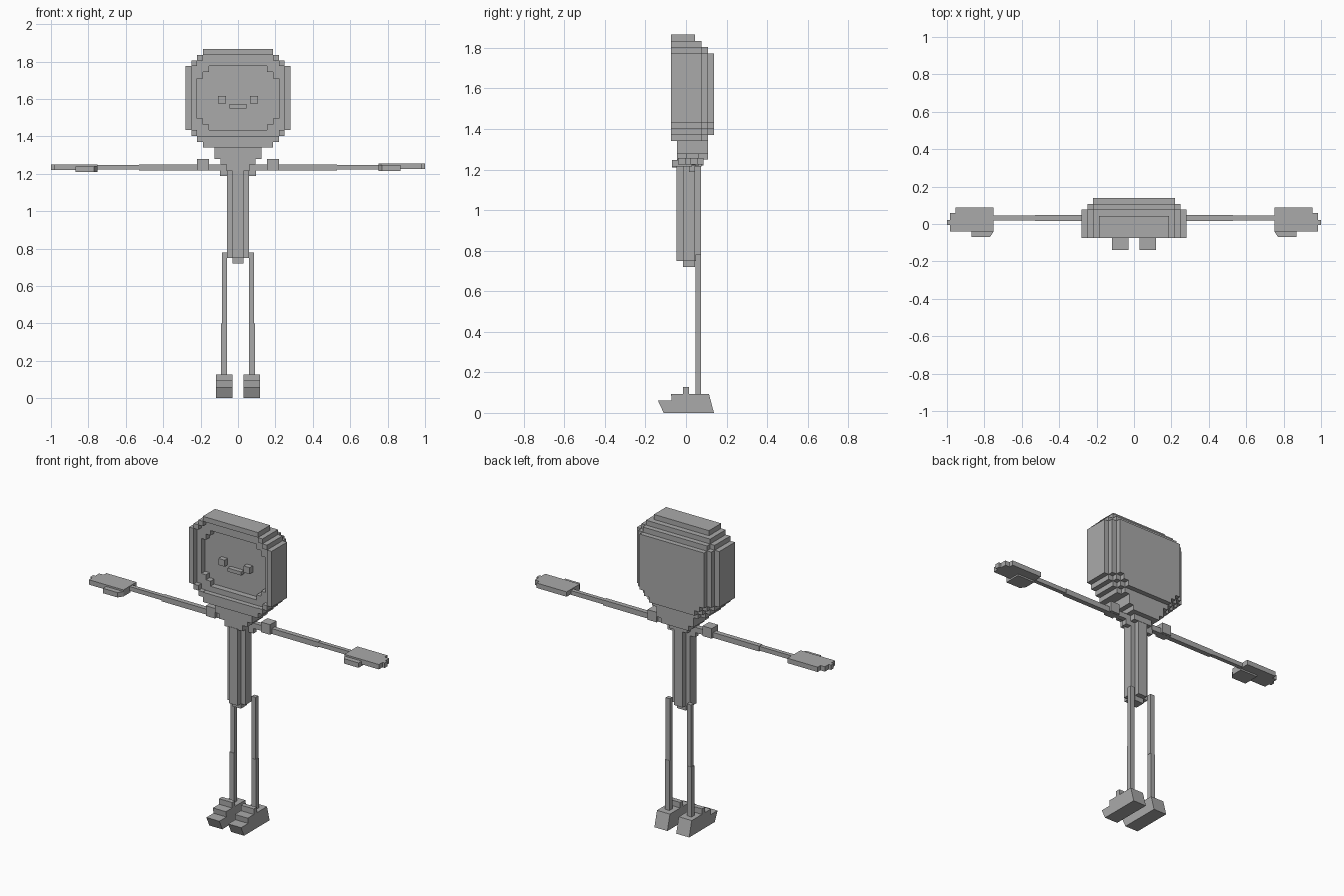
import bpy, bmesh

if "Cube" in bpy.data.objects:
    bpy.data.objects.remove(bpy.data.objects["Cube"])

grey = bpy.data.materials.new("grey")
grey.diffuse_color = (0.40, 0.40, 0.40, 1)
grey.use_nodes = True
grey.node_tree.nodes["Principled BSDF"].inputs["Base Color"].default_value = grey.diffuse_color


def prism(name, pts, a, b, axis):
    """Extrude a 2D outline from a to b along the given axis."""
    def place(p, d):
        return {"x": (d, p[0], p[1]), "y": (p[0], d, p[1]), "z": (p[0], p[1], d)}[axis]
    bm = bmesh.new()
    lo = [bm.verts.new(place(p, a)) for p in pts]
    hi = [bm.verts.new(place(p, b)) for p in pts]
    n = len(pts)
    bm.faces.new(lo)
    bm.faces.new(hi)
    for i in range(n):
        j = (i + 1) % n
        bm.faces.new((lo[i], lo[j], hi[j], hi[i]))
    bmesh.ops.recalc_face_normals(bm, faces=bm.faces)
    me = bpy.data.meshes.new(name)
    bm.to_mesh(me)
    bm.free()
    me.materials.append(grey)
    ob = bpy.data.objects.new(name, me)
    bpy.context.collection.objects.link(ob)
    return ob


def box(name, x0, x1, y0, y1, z0, z1):
    return prism(name, [(x0, y0), (x1, y0), (x1, y1), (x0, y1)], z0, z1, "z")


def stepped(rows):
    """Symmetric stepped outline; rows are (half width, top z), last z is the bottom."""
    right = []
    for (w, top), (_, bottom) in zip(rows, rows[1:]):
        right += [(w, top), (w, bottom)]
    return right + [(-x, z) for x, z in reversed(right)]


# Head: stepped slabs shrinking towards the back
head = prism("head_front", stepped([(.187, 1.866), (.218, 1.835), (.249, 1.805), (.28, 1.775),
             (.249, 1.433), (.218, 1.402), (.187, 1.371), (0, 1.34)]), -.074, .044, "y")
prism("head_middle", stepped([(.218, 1.835), (.249, 1.805), (.28, 1.775),
      (.249, 1.433), (.218, 1.402), (.187, 1.371), (0, 1.34)]), .044, .077, "y")
prism("head_rear", stepped([(.218, 1.805), (.249, 1.775), (.218, 1.433),
      (.187, 1.402), (.156, 1.371), (0, 1.34)]), .077, .108, "y")
prism("head_back", stepped([(.218, 1.773), (.187, 1.433), (.156, 1.402),
      (0, 1.371)]), .108, .138, "y")

# Face recess in two steps
ledge = stepped([(.187, 1.835), (.218, 1.805), (.249, 1.775), (.218, 1.433),
                 (.187, 1.402), (0, 1.40)])
floor = stepped([(.156, 1.775), (.187, 1.745), (.218, 1.71), (.187, 1.495),
                 (.156, 1.464), (0, 1.433)])
for name, outline, depth in (("ledge_cutter", ledge, -.044), ("floor_cutter", floor, -.008)):
    cutter = prism(name, outline, -.2, depth, "y")
    cutter.hide_render = True
    cutter.hide_viewport = True
    mod = head.modifiers.new(name, "BOOLEAN")
    mod.operation = "DIFFERENCE"
    mod.solver = "EXACT"
    mod.object = cutter

box("mouth", -.046, .046, -.036, 0, 1.55, 1.572)

# Neck steps under the head
box("neck_upper", -.125, .125, -.044, .108, 1.28, 1.34)
box("neck_lower", -.094, .094, -.044, .108, 1.25, 1.28)
box("neck_base", -.062, .062, -.044, .077, 1.215, 1.25)

# Torso with a cross-shaped section
w, n = .06, .03
prism("torso", [(-n, -.046), (n, -.046), (n, -.015), (w, -.015), (w, .045), (n, .045), (n, .075),
                (-n, .075), (-n, .045), (-w, .045), (-w, -.015), (-n, -.015)], .75, 1.22, "z")
box("torso_tip", -.03, .03, -.015, .045, .72, .75)
box("shoulder_bar", -.095, .095, .015, .045, 1.187, 1.25)

hand = [(.75, .087), (.955, .087), (.955, .06), (.985, .06), (.985, .022), (1, .022),
        (1, -.005), (.985, -.005), (.985, -.04), (.75, -.04)]
thumb = [(.75, -.04), (.77, -.07), (.868, -.07), (.868, -.04), (.868, .03), (.75, .03)]
shoe = [(-.11, 0), (.138, 0), (.113, .094), (-.074, .094), (-.07, .06), (-.138, .06)]

for side, s in (("left", -1), ("right", 1)):
    def flip(pts):
        return [(s * x, y) for x, y in pts]
    dz = .003 * (s - 1)

    def pair(part, x0, x1, *rest):
        a, b = sorted((s * x0, s * x1))
        return box(f"{side}_{part}", a, b, *rest)
    # Face and arms
    pair("eye", .065, .106, -.038, 0, 1.575, 1.615)
    pair("shoulder_block", .156, .218, 0, .062, 1.218, 1.28)
    pair("upper_arm", .09, .53, .017, .047, 1.217, 1.25)
    pair("forearm", .53, .76, .02, .045, 1.222, 1.248)
    prism(f"{side}_hand", flip(hand), 1.226 + dz, 1.256 + dz, "z")
    prism(f"{side}_thumb", flip(thumb), 1.216 + dz, 1.246 + dz, "z")
    # Legs and feet
    pair("upper_leg", .058, .086, .048, .074, .40, .78)
    pair("lower_leg", .060, .090, .046, .075, .09, .40)
    prism(f"{side}_foot", shoe, s * .03, s * .118, "x")
    pair("foot_ridge", .03, .118, -.015, .014, .09, .128)
